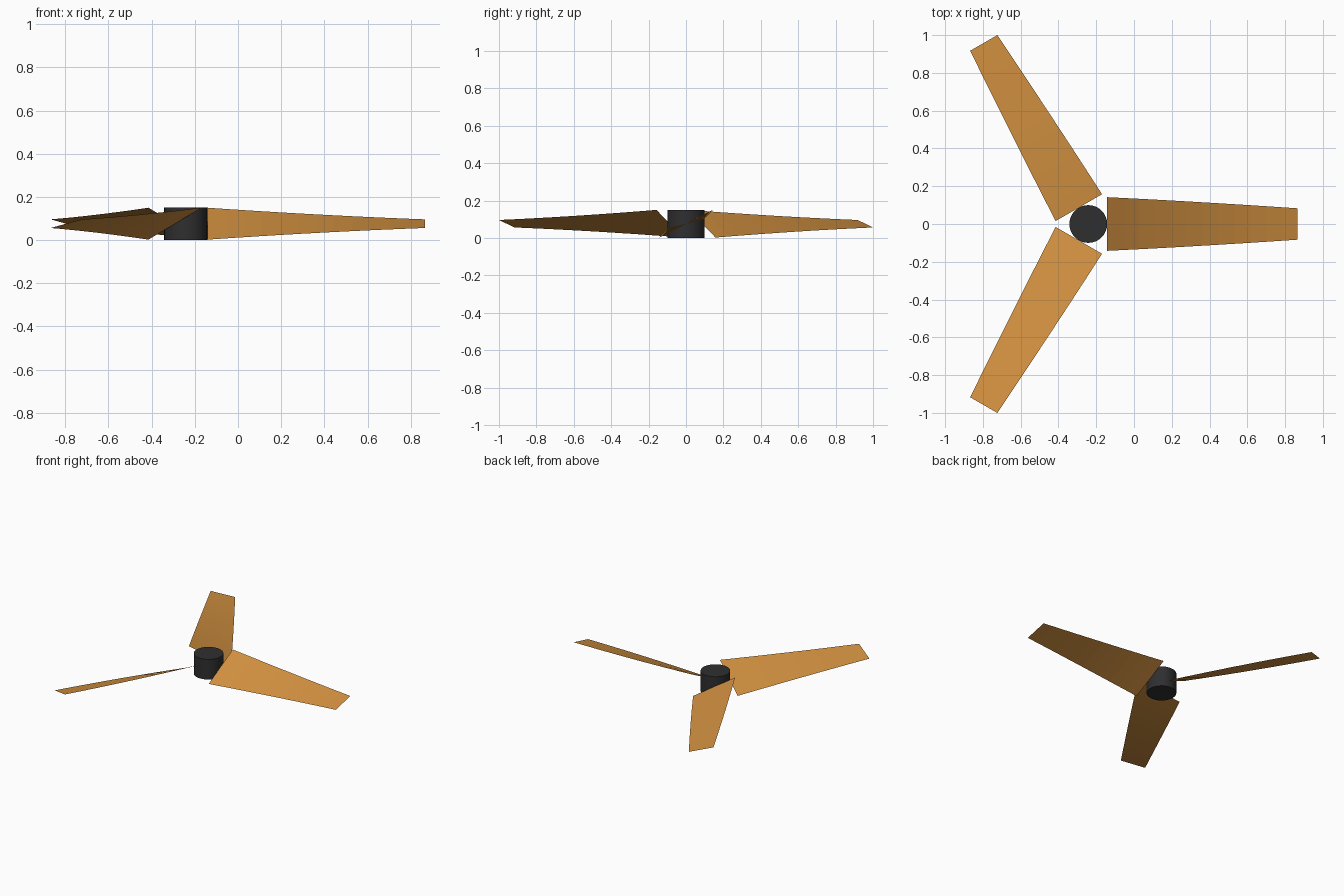
import bpy, bmesh, math

if "Cube" in bpy.data.objects:
    bpy.data.objects.remove(bpy.data.objects["Cube"])

CX = -0.242          # hub axis
MID_Z = 0.076        # height of the blade centre line
R_ROOT, R_TIP = 0.10, 1.107


def material(name, rgb):
    m = bpy.data.materials.new(name)
    m.diffuse_color = (*rgb, 1)
    m.use_nodes = True
    m.node_tree.nodes["Principled BSDF"].inputs["Base Color"].default_value = m.diffuse_color
    return m


orange = material("orange_wood", (0.65, 0.285, 0.052))
black = material("dark_hub", (0.028, 0.028, 0.03))

# Hub: short upright cylinder
bpy.ops.mesh.primitive_cylinder_add(vertices=32, radius=0.10, depth=0.15,
                                    location=(CX, 0, 0.075))
hub = bpy.context.object
hub.name = "hub"
hub.data.materials.append(black)
bpy.ops.object.shade_smooth_by_angle(angle=math.radians(40))


# Blade: thin tapered sheet whose pitch eases off toward the tip
def blade_mesh(steps=12):
    bm = bmesh.new()
    last = None
    for i in range(steps + 1):
        t = i / steps
        x = R_ROOT + (R_TIP - R_ROOT) * t
        half = 0.160 + (0.0855 - 0.160) * t
        pitch = math.radians(27.5 + (13.5 - 27.5) * t)
        dy, dz = half * math.cos(pitch), half * math.sin(pitch)
        pair = (bm.verts.new((x, -dy, -dz)), bm.verts.new((x, dy, dz)))
        if last:
            bm.faces.new((last[0], pair[0], pair[1], last[1]))
        last = pair
    me = bpy.data.meshes.new("blade")
    bm.to_mesh(me)
    bm.free()
    me.materials.append(orange)
    return me


mesh = blade_mesh()
for k in range(3):
    ob = bpy.data.objects.new(f"blade_{k + 1}", mesh)
    ob.location = (CX, 0, MID_Z)
    ob.rotation_euler = (0, 0, math.radians(120 * k))
    bpy.context.collection.objects.link(ob)
